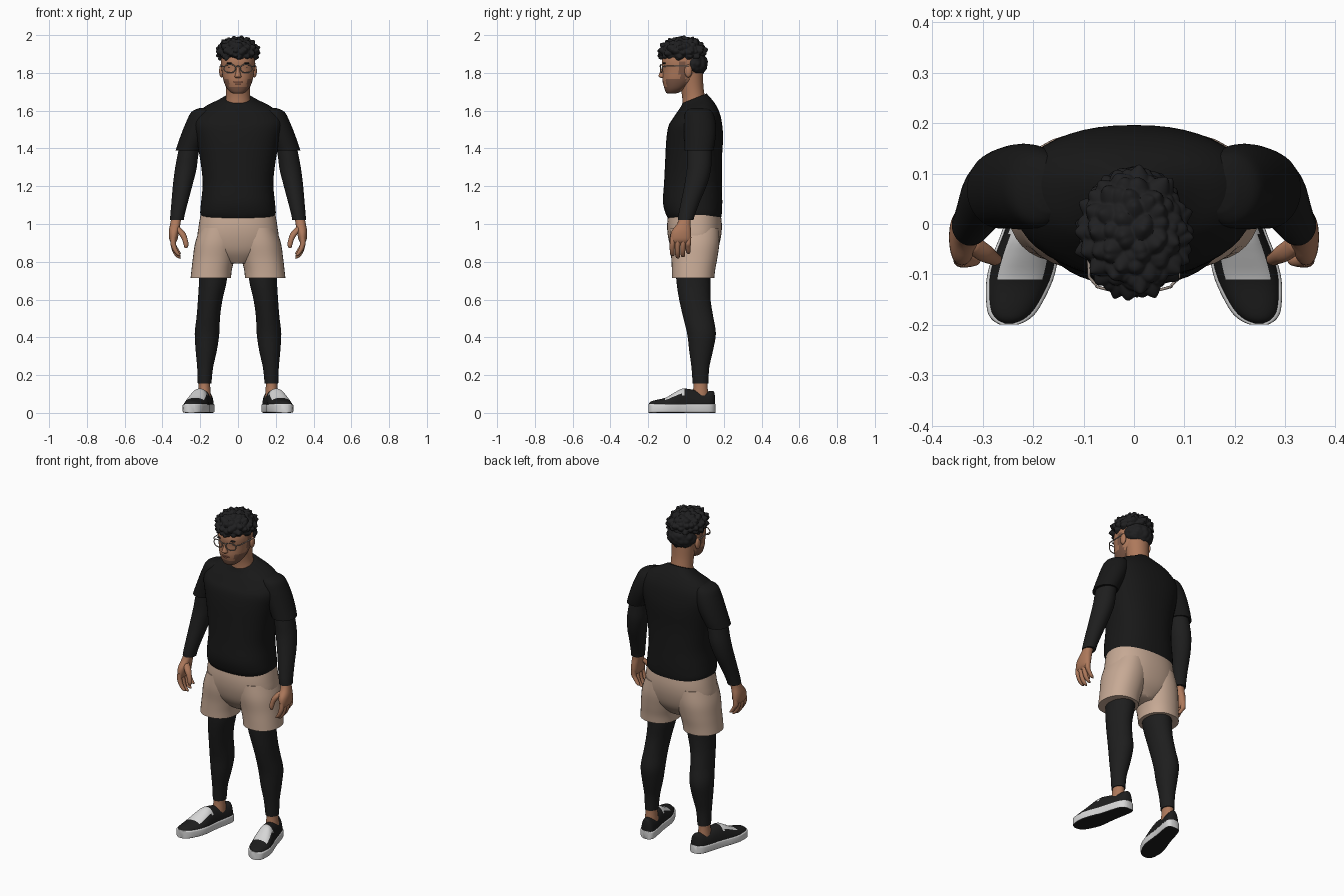
import bpy, bmesh, math
from mathutils import Vector, noise

if "Cube" in bpy.data.objects:
    bpy.data.objects.remove(bpy.data.objects["Cube"])


def material(name, r, g, b):
    m = bpy.data.materials.new(name)
    m.use_nodes = True
    m.diffuse_color = (r, g, b, 1)
    node = m.node_tree.nodes["Principled BSDF"]
    node.inputs["Base Color"].default_value = (r, g, b, 1)
    node.inputs["Roughness"].default_value = 0.8
    return m


SHIRT = material("black_cotton", .009, .009, .009)
KNIT = material("charcoal_knit", .013, .013, .013)
HAIR = material("hair_black", .014, .014, .015)
SKIN = material("skin", .42, .19, .105)
STUBBLE = material("stubble", .20, .095, .06)
LIPS = material("lips", .30, .11, .075)
SAND = material("sand_cloth", .57, .40, .30)
WHITE = material("shoe_white", .68, .68, .68)
FRAME = material("glasses_frame", .36, .30, .26)


def finish(name, bm, mats, rule=None, angle=50):
    """Turn a bmesh into a smooth shaded object."""
    bmesh.ops.recalc_face_normals(bm, faces=bm.faces[:])
    bm.normal_update()
    if rule:
        for f in bm.faces:
            f.material_index = rule(f.calc_center_median(), f.normal)
    me = bpy.data.meshes.new(name)
    bm.to_mesh(me)
    bm.free()
    for m in mats:
        me.materials.append(m)
    me.shade_smooth()
    me.set_sharp_from_angle(angle=math.radians(angle))
    ob = bpy.data.objects.new(name, me)
    bpy.context.collection.objects.link(ob)
    return ob


def spline(rings, steps):
    """Catmull-Rom interpolation between the given rings."""
    out = []
    for i in range(len(rings) - 1):
        a, b, c, d = (rings[max(0, min(len(rings) - 1, i + k))] for k in (-1, 0, 1, 2))
        for j in range(steps):
            t = j / steps
            out.append([q + .5 * t * (r - p + t * (2*p - 5*q + 4*r - s + t * (3*(q - r) + s - p)))
                        for p, q, r, s in zip(a, b, c, d)])
    return out + [rings[-1]]


def loft(name, rings, mats, s=1, power=2, n=32, steps=4, axis="z", floor=0, rule=None):
    """Skin rings (x, y, z, half width, half depth, tilt) along z or y."""
    bm = bmesh.new()
    loops = []
    for x, y, z, rx, ry, tilt in spline([tuple(r) + (0,) * (6 - len(r)) for r in rings], steps):
        loop = []
        for k in range(n):
            a = 2 * math.pi * k / n
            u, v = (math.copysign(abs(f) ** (2 / power), f) for f in (math.cos(a), math.sin(a)))
            if axis == "z":
                p = (s * (x + rx * u), y + ry * v, z + tilt * ry * v)
            else:
                p = (s * (x + rx * u), y, max(floor, z + ry * v))
            loop.append(bm.verts.new(p))
        loops.append(loop)
    for a, b in zip(loops, loops[1:]):
        for k in range(n):
            bm.faces.new((a[k], a[(k + 1) % n], b[(k + 1) % n], b[k]))
    bm.faces.new(loops[0])
    bm.faces.new(loops[-1])
    return finish(name, bm, mats, rule)


def blob(name, centre, radii, mats, bumps=0, scale=30, detail=3):
    """Ellipsoid, optionally covered with rounded curls."""
    bm = bmesh.new()
    bmesh.ops.create_icosphere(bm, subdivisions=detail, radius=1)
    for v in bm.verts:
        p = Vector(c + r * q for c, r, q in zip(centre, radii, v.co))
        if bumps:
            d = noise.voronoi(p * scale)[0][0]
            p += v.co.normalized() * bumps * (.45 - d)
        v.co = p
    return finish(name, bm, mats, angle=70)


def wire(name, points, radius, mat, closed=False):
    cu = bpy.data.curves.new(name, "CURVE")
    cu.dimensions = "3D"
    cu.bevel_depth, cu.bevel_resolution = radius, 2
    sp = cu.splines.new("POLY")
    sp.points.add(len(points) - 1)
    for p, co in zip(sp.points, points):
        p.co = (*co, 1)
    sp.use_cyclic_u = closed
    cu.materials.append(mat)
    ob = bpy.data.objects.new(name, cu)
    bpy.context.collection.objects.link(ob)


# Shirt body
loft("shirt_body", [
    (0, .045, 1.03, .192, .14), (0, .04, 1.06, .2, .15), (0, .035, 1.12, .195, .157),
    (0, .037, 1.22, .187, .153), (0, .04, 1.34, .2, .15), (0, .046, 1.45, .222, .15),
    (0, .05, 1.52, .238, .142), (0, .055, 1.57, .226, .125, .1), (0, .055, 1.615, .18, .1, .2),
    (0, .05, 1.645, .115, .078, .32), (0, .045, 1.665, .075, .064, .4)],
    [SHIRT], power=2.35, n=48)

# Shorts seat
loft("shorts_seat", [
    (0, .045, 1.06, .196, .138), (0, .045, .99, .208, .145), (0, .045, .92, .213, .138),
    (0, .045, .85, .18, .115), (0, .045, .79, .07, .07)], [SAND], power=2.3, n=48)

# Neck and head with a stubble jaw
loft("neck", [(0, .045, 1.6, .074, .064), (0, .04, 1.67, .064, .06),
              (0, .03, 1.73, .064, .062), (0, .02, 1.8, .07, .07)], [SKIN])


def jaw(c, normal):
    chin = c.z < 1.728 and c.y < -.03
    cheek = c.z < 1.765 and abs(c.x) > .048 and c.y < 0
    sideburn = 1.76 < c.z < 1.86 and -.035 < c.y < .0 and abs(c.x) > .06
    return int(chin or cheek or sideburn)


loft("head", [
    (0, -.078, 1.69, .022, .02), (0, -.07, 1.698, .04, .037), (0, -.055, 1.72, .06, .06),
    (0, -.036, 1.76, .077, .088), (0, -.023, 1.81, .086, .1), (0, -.018, 1.87, .09, .108),
    (0, -.012, 1.94, .075, .085)], [SKIN, STUBBLE], power=2.2, n=48, steps=6, rule=jaw)
loft("nose", [(0, -.12, 1.772, .010, .008), (0, -.126, 1.78, .018, .018),
              (0, -.126, 1.793, .014, .017), (0, -.118, 1.82, .009, .013),
              (0, -.11, 1.85, .01, .012)], [SKIN], n=16)
blob("upper_lip", (0, -.117, 1.752), (.027, .009, .005), [LIPS])
blob("lower_lip", (0, -.113, 1.742), (.023, .010, .006), [LIPS])
blob("chin", (0, -.093, 1.712), (.028, .016, .016), [STUBBLE])

# Curly hair
blob("hair_top", (0, -.018, 1.912), (.111, .127, .078), [HAIR], .03, 32, 6)
blob("hair_back", (0, .035, 1.85), (.089, .078, .075), [HAIR], .012, 32, 5)

# Glasses bridge
wire("glasses_bridge", [(-.014, -.135, 1.832), (0, -.138, 1.836), (.014, -.135, 1.832)], .003, FRAME)

for side, s in (("left", 1), ("right", -1)):
    # Face details
    blob(side + "_ear", (s * .088, .012, 1.81), (.012, .02, .034), [SKIN])
    blob(side + "_eye", (s * .036, -.107, 1.828), (.016, .008, .006), [HAIR])
    blob(side + "_eyebrow", (s * .038, -.114, 1.851), (.024, .009, .005), [HAIR])
    rim = []
    for k in range(28):
        a = 2 * math.pi * k / 28
        x = .043 + .031 * math.copysign(abs(math.cos(a)) ** .75, math.cos(a))
        rim.append((s * x, -.136 + 2.2 * x * x, 1.823 + .021 * math.sin(a)))
    wire(side + "_glasses_rim", rim, .0028, FRAME, True)
    wire(side + "_glasses_temple", [(s * .074, -.122, 1.834), (s * .089, -.105, 1.836),
                                    (s * .094, .015, 1.836)], .003, FRAME)

    # Short sleeve over a long fitted sleeve
    loft(side + "_short_sleeve", [
        (.165, .065, 1.615, .035, .04), (.185, .068, 1.595, .06, .07), (.2, .072, 1.55, .07, .083),
        (.222, .074, 1.49, .073, .085), (.248, .072, 1.43, .069, .081), (.265, .068, 1.388, .066, .077)],
        [SHIRT], s)
    loft(side + "_long_sleeve", [
        (.25, .07, 1.44, .054, .064), (.266, .07, 1.36, .055, .065), (.277, .068, 1.29, .057, .064),
        (.292, .052, 1.21, .052, .06), (.308, .024, 1.12, .044, .05), (.32, .004, 1.05, .038, .044),
        (.324, -.002, 1.02, .037, .041)], [KNIT], s)

    # Hand
    loft(side + "_palm", [
        (.325, -.003, 1.04, .026, .03), (.332, -.012, 1.0, .027, .036), (.339, -.025, .96, .027, .052),
        (.342, -.028, .92, .022, .054), (.342, -.03, .9, .012, .045)], [SKIN], s, power=2.3)
    for i in range(4):
        y = -.07 + .028 * i
        drop = (.0, -.012, -.006, .012)[i]
        loft(f"{side}_finger_{i + 1}", [
            (.342, y, .93, .014, .014), (.343, y - .002, .895, .0145, .014),
            (.332, y - .003, .862 + drop, .013, .013), (.316, y - .002, .838 + drop, .011, .011),
            (.308, y, .83 + drop, .005, .005)], [SKIN], s, n=12)
    loft(side + "_thumb", [
        (.326, -.035, .985, .017, .018), (.3, -.055, .955, .02, .018), (.282, -.066, .92, .015, .014),
        (.275, -.07, .89, .013, .012), (.276, -.07, .872, .006, .006)], [SKIN], s, n=16)

    # Shorts leg
    loft(side + "_shorts_leg", [
        (.1, .045, .98, .1, .13), (.113, .045, .9, .114, .132), (.128, .044, .82, .111, .122),
        (.139, .04, .76, .107, .115), (.144, .038, .715, .107, .112)], [SAND], s, power=2.2)

    # Legging and bare ankle
    loft(side + "_legging", [
        (.13, .04, .78, .078, .095), (.134, .04, .69, .073, .09), (.147, .047, .6, .065, .083),
        (.157, .064, .51, .062, .08), (.164, .082, .42, .065, .076), (.168, .08, .33, .056, .063),
        (.174, .076, .24, .042, .047), (.177, .077, .155, .036, .042)], [KNIT], s)
    loft(side + "_ankle", [(.177, .077, .18, .031, .037), (.178, .077, .14, .031, .037),
                           (.179, .075, .08, .036, .045)], [SKIN], s)

    # Slip-on shoe: outline stations as (y, half width, top height)
    stations = [(-.197, .014, .05), (-.187, .032, .06), (-.165, .047, .067), (-.11, .061, .08),
                (-.06, .06, .108), (-.02, .054, .128), (.03, .049, .124), (.09, .046, .112),
                (.13, .04, .116), (.148, .027, .112), (.154, .012, .08)]

    def centre(y):
        return .2 - .24 * y

    def canvas(c, normal):
        across = abs(abs(c.x) - centre(c.y))
        return int(-.105 < c.y < -.005 and across < .042 and normal.z > .3)

    loft(side + "_shoe_upper", [(centre(y), y, .035, w, h - .035) for y, w, h in stations],
         [KNIT, WHITE], s, power=2.2, n=40, axis="y", floor=.02, rule=canvas)
    loft(side + "_shoe_sole", [(centre(y), y * 1.01, .024, w + .005, .024) for y, w, h in stations],
         [WHITE, KNIT], s, power=7, n=40, axis="y",
         rule=lambda c, normal: int(normal.z < -.7))
